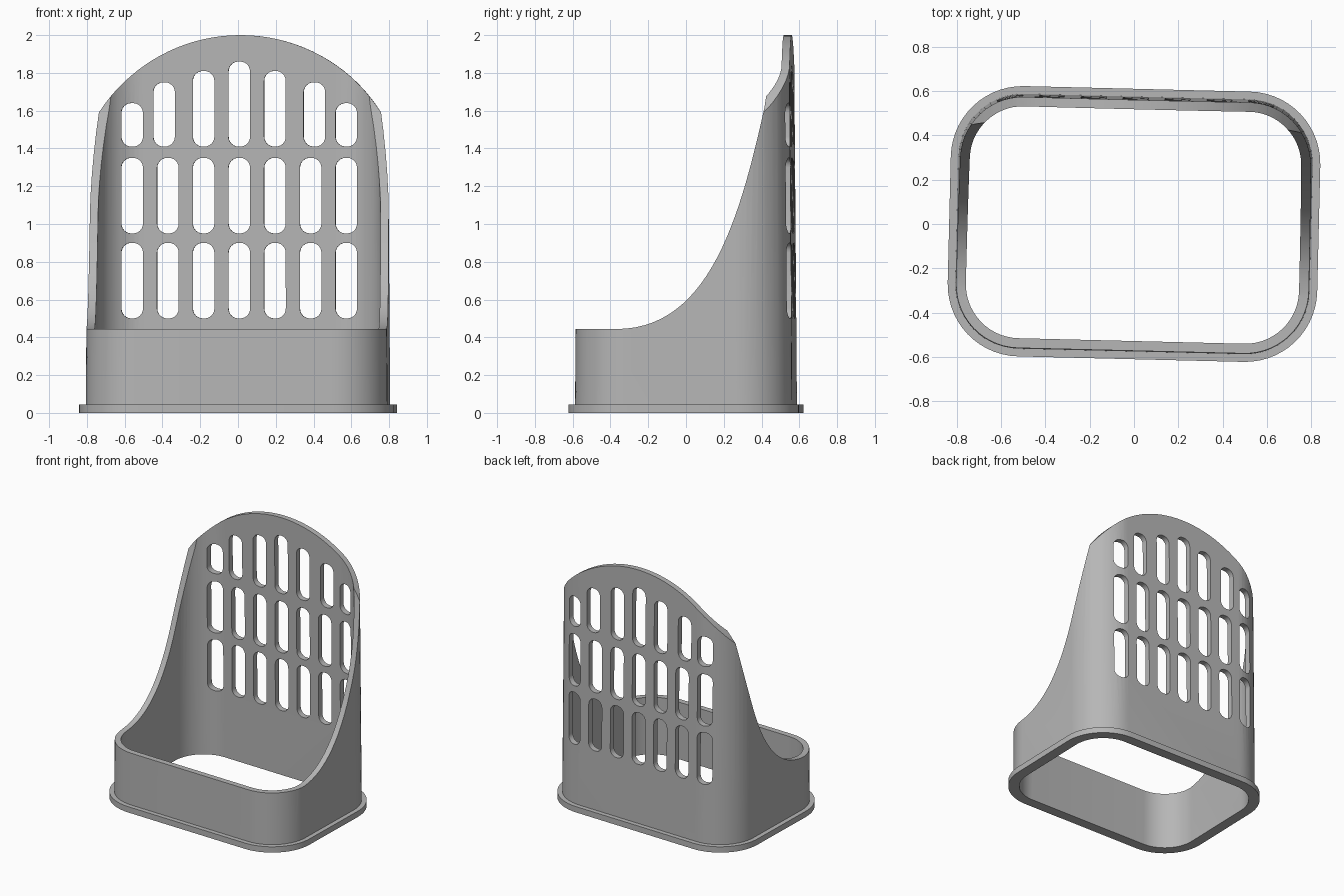
import bpy, bmesh
from math import sin, cos, pi, radians, asin
from mathutils import Vector
from mathutils.geometry import interpolate_bezier

cube = bpy.data.objects.get("Cube")
if cube:
    bpy.data.objects.remove(cube, do_unlink=True)

grey = bpy.data.materials.new("matte_grey")
grey.use_nodes = True
grey.diffuse_color = (0.47, 0.47, 0.47, 1)
grey.node_tree.nodes["Principled BSDF"].inputs["Base Color"].default_value = grey.diffuse_color


def make_object(name, bm):
    bmesh.ops.recalc_face_normals(bm, faces=bm.faces)
    mesh = bpy.data.meshes.new(name)
    bm.to_mesh(mesh)
    bm.free()
    obj = bpy.data.objects.new(name, mesh)
    mesh.materials.append(grey)
    bpy.context.collection.objects.link(obj)
    return obj


def rounded_rect(hx, hy, r, steps):
    """Counter-clockwise outline centred on the origin."""
    pts = []
    for q, (sx, sy) in enumerate([(1, 1), (-1, 1), (-1, -1), (1, -1)]):
        for i in range(steps + 1):
            a = (q + i / steps) * pi / 2
            pts.append((sx * (hx - r) + r * cos(a), sy * (hy - r) + r * sin(a)))
    return pts


def prisms(name, outlines, place, lo, hi):
    """Extrude 2D outlines between lo and hi; place maps (u, v, depth) to 3D."""
    bm = bmesh.new()
    for outline in outlines:
        a, b = [[bm.verts.new(place(u, v, d)) for u, v in outline] for d in (lo, hi)]
        bm.faces.new(a)
        bm.faces.new(b)
        for i in range(len(a)):
            j = (i + 1) % len(a)
            bm.faces.new((a[i], a[j], b[j], b[i]))
    obj = make_object(name, bm)
    obj.hide_render = True
    return obj


def cut(target, cutter, operation):
    bpy.context.view_layer.objects.active = target
    mod = target.modifiers.new("cut", 'BOOLEAN')
    mod.operation = operation
    mod.solver = 'EXACT'
    mod.object = cutter
    bpy.ops.object.modifier_apply(modifier=mod.name)
    bpy.data.objects.remove(cutter, do_unlink=True)


# Shell: drafted rounded tube with a foot flange, as rings of (inset, height)
HX, HY, R = 0.834, 0.61, 0.325
rings = [(0, 0), (0, 0.045), (0.035, 0.045), (0.051, 2.1), (0.093, 2.1), (0.079, 0)]
bm = bmesh.new()
loops = [[bm.verts.new((x, y, z)) for x, y in rounded_rect(HX - d, HY - d, R - d, 14)]
         for d, z in rings]
for k, a in enumerate(loops):
    b = loops[(k + 1) % len(loops)]
    for i in range(len(a)):
        j = (i + 1) % len(a)
        bm.faces.new((a[i], a[j], b[j], b[i]))
shell = make_object("holder_shell", bm)

# Sweeping side profile: low front, rising to the tall back
curve = interpolate_bezier(Vector((-0.35, 0.444)), Vector((0.13, 0.444)),
                           Vector((0.3, 1.0)), Vector((0.433, 1.614)), 28)
side = [(-1, -1), (-1, 0.444)] + [(p.x, p.y) for p in curve] + [(0.51, 2.2), (1, 2.2), (1, -1)]
cut(shell, prisms("side_profile", [side], lambda u, v, d: (d, u, v), -1.2, 1.2), 'INTERSECT')

# Arched top of the back panel
RAD, N = 0.886, 48
span = asin(0.86 / RAD)
arch = [(RAD * sin(t), 2 - RAD + RAD * cos(t))
        for t in (span * (2 * i / N - 1) for i in range(N + 1))]
arch += [(0.86, -1), (-0.86, -1)]
cut(shell, prisms("arch_profile", [arch], lambda u, v, d: (u, d, v), -1.2, 1.2), 'INTERSECT')

# Three rows of rounded slots, the top row following the arch
slots = []
top_heights = [1.86, 1.81, 1.75, 1.64]
for col in range(-3, 4):
    for row, (lo, hi) in enumerate([(0.5, 0.9), (0.95, 1.35), (1.41, top_heights[abs(col)])]):
        x = col * 0.189 - 0.006
        if row == 2 and abs(col) == 2:
            x += 0.01 * col
        slots.append([(x + u, (lo + hi) / 2 + v)
                      for u, v in rounded_rect(0.057, (hi - lo) / 2, 0.052, 6)])
cut(shell, prisms("slot_cutter", slots, lambda u, v, d: (u, d, v), 0.3, 1.0), 'DIFFERENCE')

# Slight turn of the whole part, then smooth shading with sharp rims
shell.rotation_euler.z = radians(-1.4)
bpy.ops.object.select_all(action='DESELECT')
shell.select_set(True)
bpy.context.view_layer.objects.active = shell
bpy.ops.object.transform_apply(location=False, rotation=True, scale=False)
bpy.ops.object.shade_smooth_by_angle(angle=radians(30))
